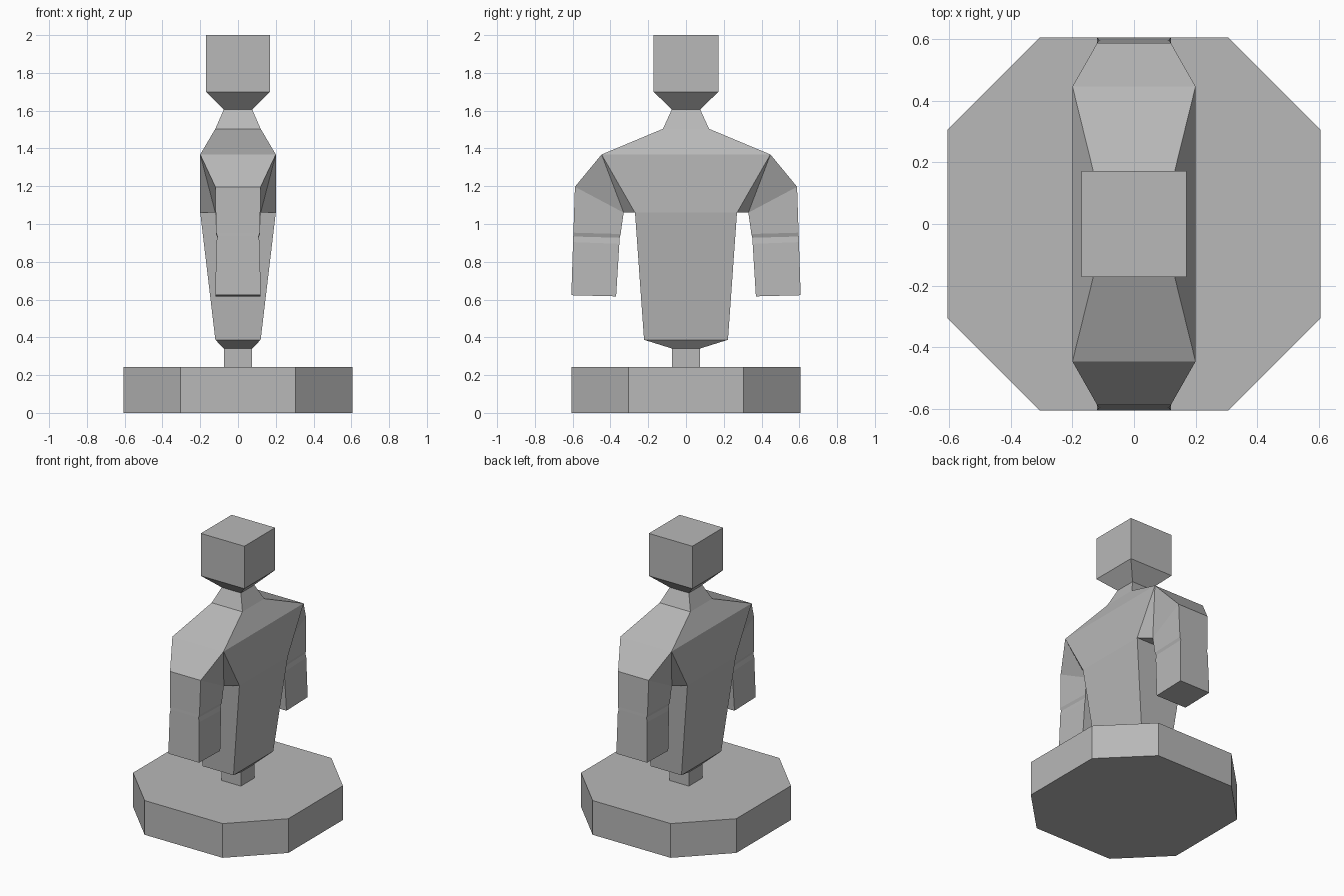
import bpy
import bmesh

cube = bpy.data.objects.get("Cube")
if cube:
    bpy.data.objects.remove(cube, do_unlink=True)

# One plain grey for the whole figure
grey = bpy.data.materials.new("mid grey")
GREY = (0.48, 0.48, 0.48, 1.0)
grey.diffuse_color = GREY
grey.use_nodes = True
for node in grey.node_tree.nodes:
    if node.type == 'BSDF_PRINCIPLED':
        node.inputs["Base Color"].default_value = GREY


def rect(hx, hy, z):
    """Horizontal rectangle centred on the z axis."""
    return [(-hx, -hy, z), (hx, -hy, z), (hx, hy, z), (-hx, hy, z)]


def loft(bm, rings):
    """Join rings of points into a closed solid; returns the side faces by band."""
    loops = [[bm.verts.new(p) for p in ring] for ring in rings]
    bands = []
    for a, b in zip(loops, loops[1:]):
        n = len(a)
        bands.append([bm.faces.new((a[i], a[(i + 1) % n], b[(i + 1) % n], b[i]))
                      for i in range(n)])
    bm.faces.new(loops[0][::-1])
    bm.faces.new(loops[-1])
    return bands


def finish(bm, name):
    bmesh.ops.recalc_face_normals(bm, faces=bm.faces[:])
    mesh = bpy.data.meshes.new(name)
    bm.to_mesh(mesh)
    bm.free()
    mesh.materials.append(grey)
    obj = bpy.data.objects.new(name, mesh)
    bpy.context.collection.objects.link(obj)


# Octagonal base: a square with cut corners
R, C = 0.607, 0.305
octagon = [(C, -R), (R, -C), (R, C), (C, R), (-C, R), (-R, C), (-R, -C), (-C, -R)]
bm = bmesh.new()
loft(bm, [[(x, y, z) for x, y in octagon] for z in (0, 0.242)])
finish(bm, "base")

# Short post
bm = bmesh.new()
loft(bm, [rect(0.075, 0.075, 0.242), rect(0.075, 0.075, 0.341)])
finish(bm, "post")

# Torso, from waist to neck
bm = bmesh.new()
bands = loft(bm, [
    rect(0.075, 0.075, 0.341),
    rect(0.12, 0.222, 0.387),
    rect(0.20, 0.27, 1.06),
    rect(0.20, 0.447, 1.368),
    rect(0.12, 0.122, 1.504),
    rect(0.075, 0.075, 1.607),
])

# Arm sections: half width in x, outer (y, z), inner (y, z)
ARM = [
    (0.120, (0.588, 1.197), (0.330, 1.060)),
    (0.116, (0.596, 0.954), (0.346, 0.947)),
    (0.109, (0.597, 0.934), (0.351, 0.927)),
    (0.115, (0.598, 0.904), (0.353, 0.895)),
    (0.120, (0.607, 0.623), (0.370, 0.617)),
]

# Arms grow out of the sloping side faces of the chest
for face, side in ((bands[2][0], -1), (bands[2][2], 1)):
    d0, d1, a0, a1 = sorted(face.verts, key=lambda v: (v.co.z, v.co.x))
    bm.faces.remove(face)
    ring = [a0, a1, d1, d0]
    for k, (hx, (yo, zo), (yi, zi)) in enumerate(ARM):
        pts = [(-hx, yo, zo), (hx, yo, zo), (hx, yi, zi), (-hx, yi, zi)]
        new = [bm.verts.new((x, side * y, z)) for x, y, z in pts]
        for i in range(4):
            j = (i + 1) % 4
            if k == 0 and i in (1, 3):
                # Fold from shoulder tip to armpit
                top, low = (i, j) if i == 1 else (j, i)
                bm.faces.new((ring[top], new[top], new[low]))
                bm.faces.new((ring[top], new[low], ring[low]))
            else:
                bm.faces.new((ring[i], ring[j], new[j], new[i]))
        ring = new
    bm.faces.new(ring)
finish(bm, "torso_and_arms")

# Head: a cube with a tapered chin
bm = bmesh.new()
loft(bm, [rect(0.075, 0.075, 1.607), rect(0.17, 0.172, 1.70), rect(0.17, 0.172, 2.0)])
finish(bm, "head")
